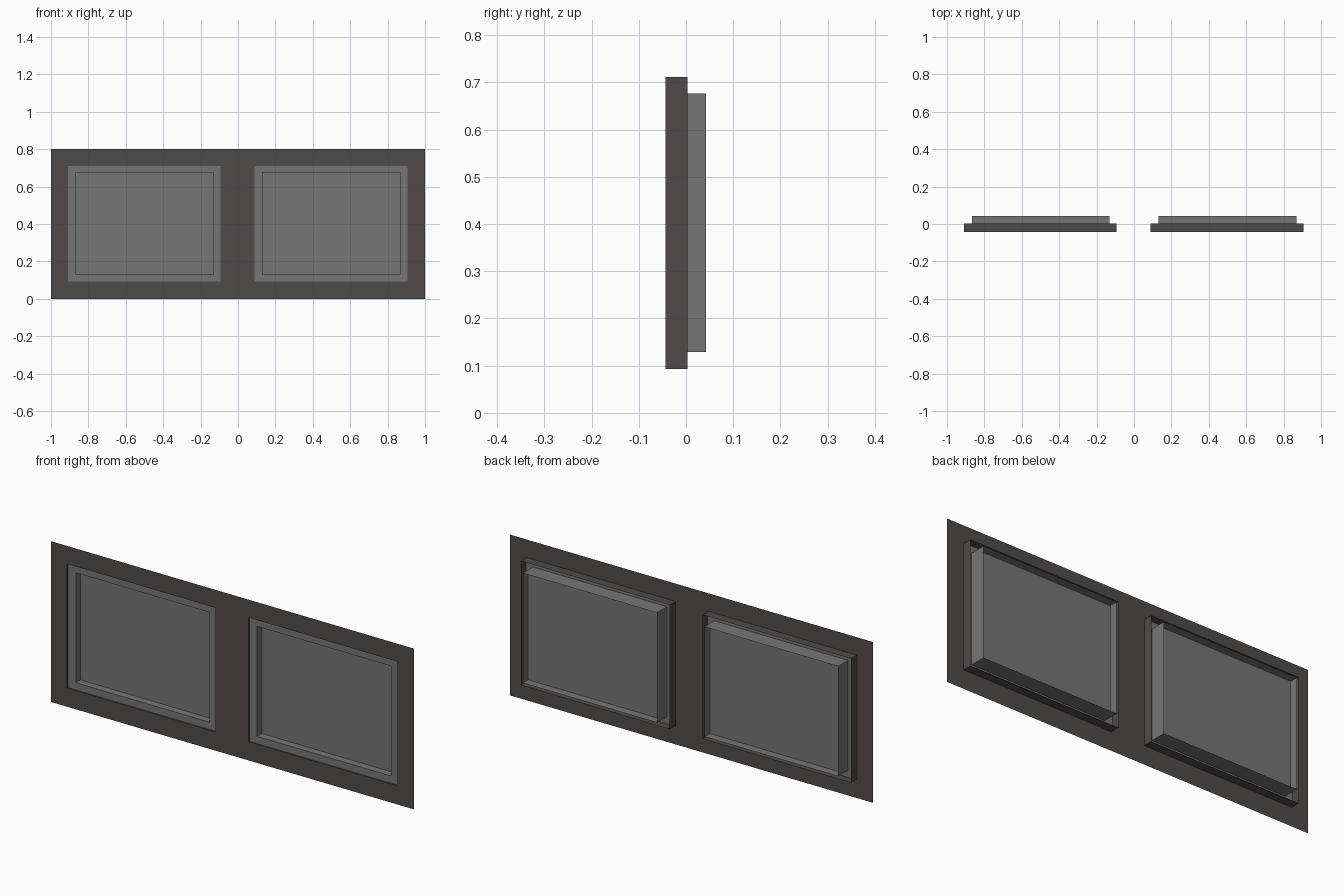
import bpy, bmesh

if "Cube" in bpy.data.objects:
    bpy.data.objects.remove(bpy.data.objects["Cube"])

def material(name, rgb):
    m = bpy.data.materials.new(name)
    m.diffuse_color = (*rgb, 1)
    m.use_nodes = True
    m.node_tree.nodes["Principled BSDF"].inputs["Base Color"].default_value = m.diffuse_color
    return m

WALL = material("dark wall", (0.080, 0.070, 0.069))
GREY = material("window grey", (0.18, 0.18, 0.18))

Y_FRONT, Y_RING, Y_PANE, Y_REVEAL, Y_BACK = -0.043, -0.037, 0.0, 0.003, 0.042
Z0, Z1 = 0.093, 0.711
OPENINGS = (("left", -1, 0, -0.91, -0.093), ("right", 0, 1, 0.088, 0.907))

def ring_verts(bm, x0, x1, z0, z1, y):
    return [bm.verts.new(p) for p in ((x0, y, z0), (x1, y, z0), (x1, y, z1), (x0, y, z1))]

def bridge(bm, a, b):
    for i in range(4):
        j = (i + 1) % 4
        bm.faces.new((a[i], a[j], b[j], b[i]))

def finish(bm, name, mat):
    bmesh.ops.remove_doubles(bm, verts=bm.verts, dist=1e-5)
    me = bpy.data.meshes.new(name)
    bm.to_mesh(me)
    bm.free()
    me.materials.append(mat)
    ob = bpy.data.objects.new(name, me)
    bpy.context.collection.objects.link(ob)

# Thin wall sheet with two openings and their reveals
bm = bmesh.new()
for _, x0, x1, a0, a1 in OPENINGS:
    outer = ring_verts(bm, x0, x1, 0, 0.8, Y_FRONT)
    edge = ring_verts(bm, a0, a1, Z0, Z1, Y_FRONT)
    back = ring_verts(bm, a0, a1, Z0, Z1, Y_REVEAL)
    bridge(bm, outer, edge)
    bridge(bm, edge, back)
finish(bm, "wall", WALL)

for side, _, _, a0, a1 in OPENINGS:
    m = (a0 + 0.043, a1 - 0.038, 0.129, 0.676)
    n = (a0 + 0.064, a1 - 0.062, 0.15, 0.655)
    # Frame: flat border near the wall front and a deep sleeve behind it
    bm = bmesh.new()
    r = [ring_verts(bm, a0, a1, Z0, Z1, Y_RING),
         ring_verts(bm, *m, Y_RING),
         ring_verts(bm, *m, Y_BACK)]
    for a, b in zip(r, r[1:]):
        bridge(bm, a, b)
    finish(bm, side + "_window_frame", GREY)
    # Sash border and pane part way down the sleeve
    bm = bmesh.new()
    a, b = ring_verts(bm, *m, Y_PANE), ring_verts(bm, *n, Y_PANE)
    bridge(bm, a, b)
    bm.faces.new(b)
    finish(bm, side + "_window_pane", GREY)
